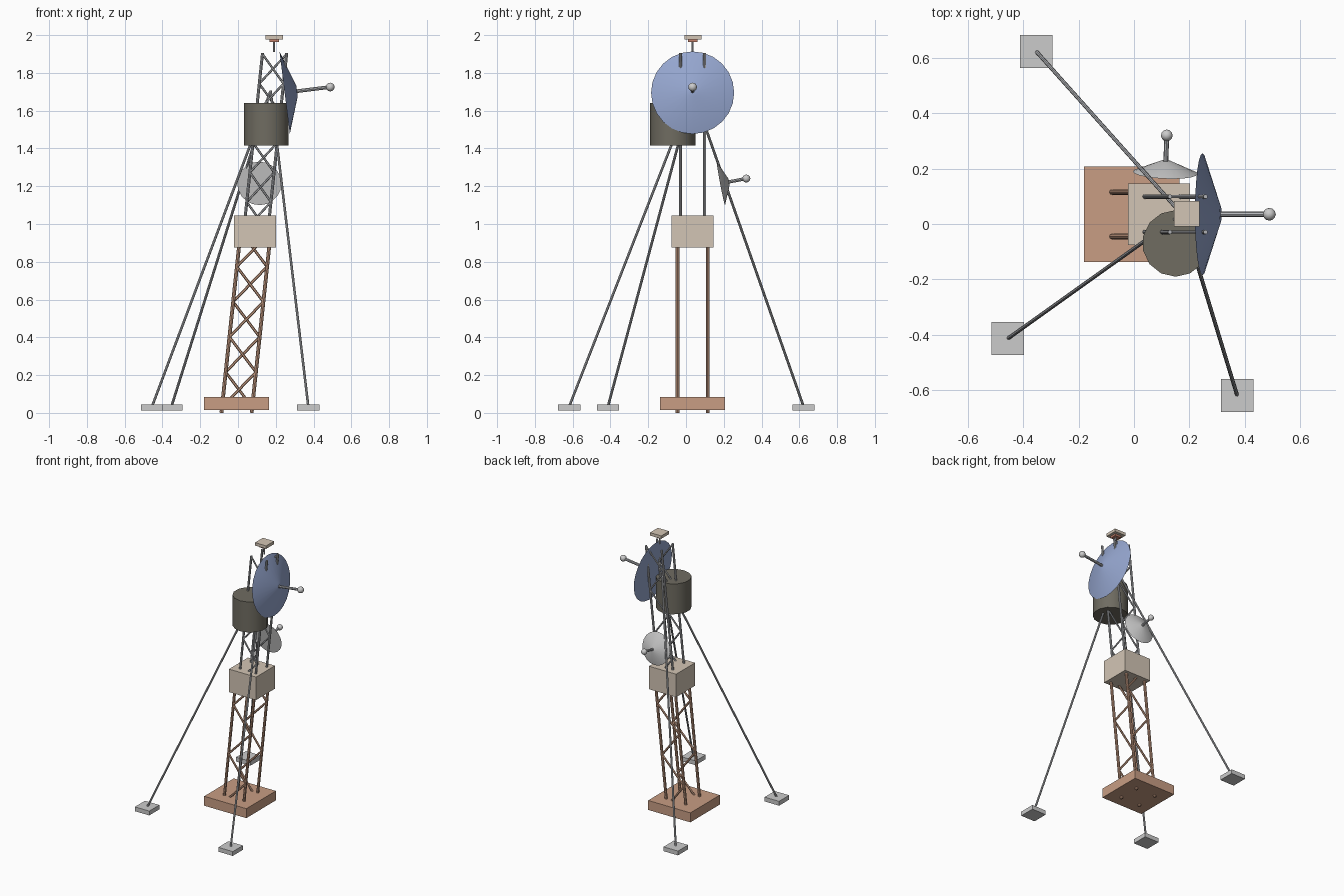
import bpy, math
from mathutils import Vector

if "Cube" in bpy.data.objects:
    bpy.data.objects.remove(bpy.data.objects["Cube"])


def material(name, rgb):
    m = bpy.data.materials.new(name)
    m.diffuse_color = (*rgb, 1)
    m.use_nodes = True
    m.node_tree.nodes["Principled BSDF"].inputs["Base Color"].default_value = m.diffuse_color
    return m


RUST = material("rust_brown", (0.58, 0.34, 0.23))
TAN = material("tan", (0.65, 0.56, 0.46))
DARK = material("dark_brown", (0.16, 0.15, 0.12))
BLUE = material("dull_blue", (0.30, 0.38, 0.62))
RED = material("dull_red", (0.55, 0.22, 0.15))
STEEL = material("steel", (0.45, 0.46, 0.48))


def finish(name, mat, smooth=False):
    ob = bpy.context.object
    ob.name = name
    if mat:
        ob.data.materials.append(mat)
    if smooth:
        bpy.ops.object.shade_smooth_by_angle(angle=math.radians(35))
    return ob


def box(name, centre, size, mat=None):
    bpy.ops.mesh.primitive_cube_add(size=1, location=centre)
    bpy.context.object.scale = size
    return finish(name, mat)


def cone(name, a, b, r1, r2, sides, mat=None, smooth=False):
    """Capped cone or cylinder from point a to point b."""
    a, b = Vector(a), Vector(b)
    d = b - a
    bpy.ops.mesh.primitive_cone_add(
        vertices=sides, radius1=r1, radius2=r2, depth=d.length,
        location=(a + b) / 2, rotation=d.to_track_quat('Z', 'Y').to_euler())
    return finish(name, mat, smooth)


def rod(name, a, b, r, mat=None, sides=8):
    return cone(name, a, b, r, r, sides, mat)


CY = 0.035


def axis_x(z):
    # the mast leans towards +x
    return -0.008 + 0.106 * z


def mast(name, z0, z1, half, r, panels, brace0, brace1, mat):
    """Four legs with mirrored zigzag braces on the front and back faces."""
    def corner(sx, sy, z):
        return (axis_x(z) + sx * half, CY + sy * half, z)
    step = (brace1 - brace0) / panels
    for sy in (-1, 1):
        for sx in (-1, 1):
            rod(f"{name}_leg", corner(sx, sy, z0), corner(sx, sy, z1), r, mat)
        for i in range(panels):
            s = sy * (-1) ** i
            rod(f"{name}_brace", corner(s, sy, brace0 + i * step),
                corner(-s, sy, brace0 + (i + 1) * step), r * 0.75, mat, 6)


def dish(name, centre, direction, radius, hub, depth, reach, ball, sides, mat):
    """Shallow dish with a feed rod and ball along its axis."""
    c, d = Vector(centre), Vector(direction).normalized()
    cone(name, c, c + d * depth, radius, hub, sides, mat, True)
    rod(f"{name}_feed_rod", c + d * depth * 0.8, c + d * reach, ball * 0.42, STEEL)
    bpy.ops.mesh.primitive_uv_sphere_add(segments=12, ring_count=8, radius=ball,
                                         location=c + d * reach)
    finish(f"{name}_feed_ball", None, True)


# base and mast sections
box("base_slab", (-0.008, CY, 0.05), (0.345, 0.345, 0.07), RUST)
mast("lower_mast", 0.0, 0.95, 0.08, 0.01, 5, 0.03, 0.96, RUST)
mast("upper_mast", 0.96, 1.905, 0.064, 0.008, 6, 0.96, 1.90, STEEL)
box("equipment_box", (0.09, CY, 0.96), (0.222, 0.222, 0.17), TAN)

# drum
cone("drum", (0.15, -0.07, 1.415), (0.15, -0.07, 1.64), 0.12, 0.12, 14, DARK, True)

# dishes
dish("large_dish", (0.247, CY, 1.695), (1, 0, 0.125), 0.22, 0.028, 0.066, 0.243,
     0.023, 24, BLUE)
dish("small_dish", (0.113, 0.185, 1.215), (0.04, 1, 0.19), 0.117, 0.018, 0.043, 0.137,
     0.021, 20, None)

# guy wires and footings
for x, y in ((-0.455, -0.413), (0.372, -0.618), (-0.352, 0.622)):
    rod("guy_wire", (x, y, 0.035), (axis_x(1.705), CY, 1.705), 0.007, STEEL)
    box("guy_footing", (x, y, 0.029), (0.118, 0.118, 0.032))

# top sensor
TX = 0.191
rod("top_rod", (TX, CY, 1.91), (TX, CY, 1.97), 0.006, STEEL)
box("top_sensor", (TX, CY, 1.972), (0.05, 0.05, 0.016), RED)
box("top_plate", (TX, CY + 0.002, 1.989), (0.092, 0.092, 0.022), TAN)
